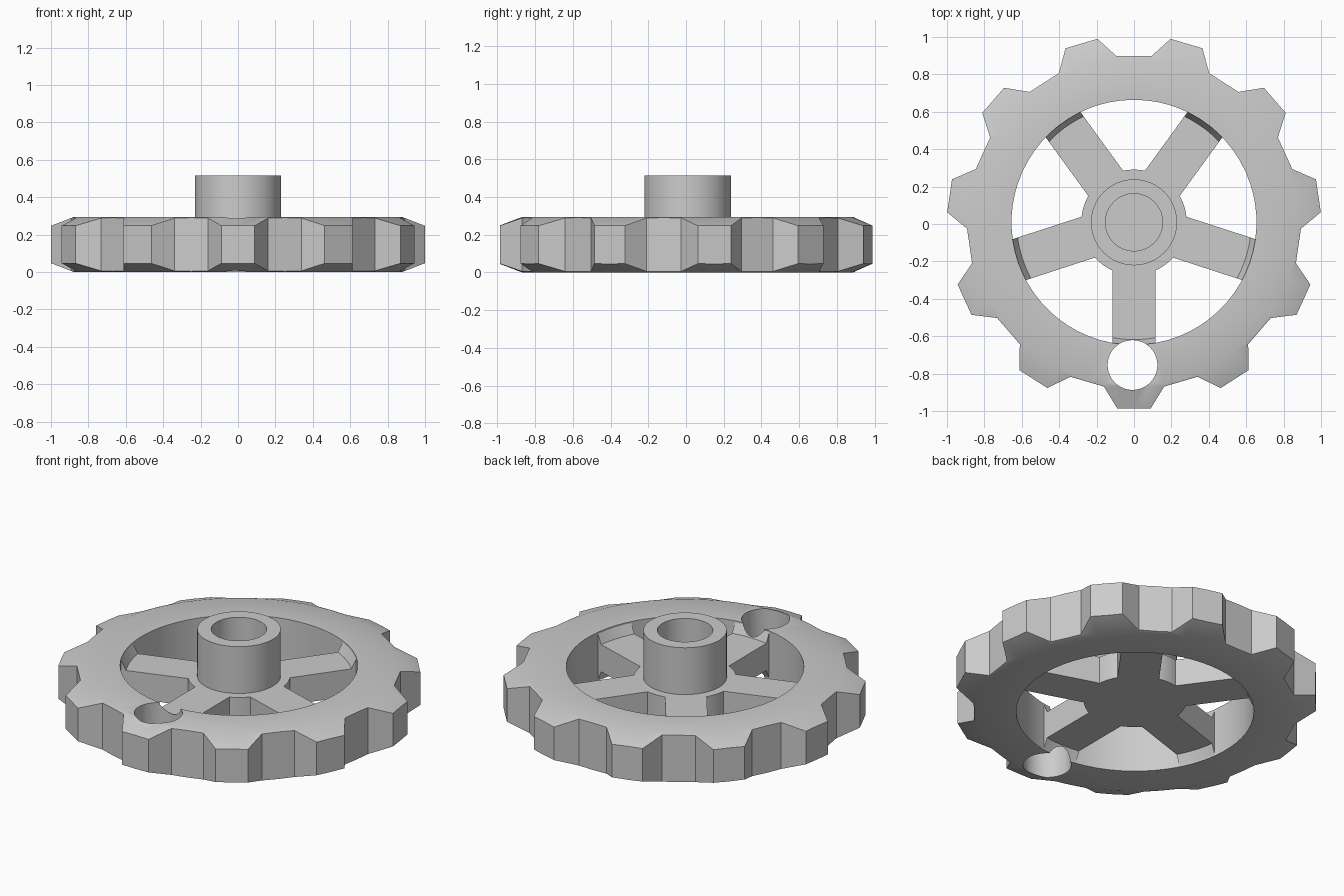
import bpy, bmesh, math

if "Cube" in bpy.data.objects:
    bpy.data.objects.remove(bpy.data.objects["Cube"], do_unlink=True)

CY = 0.009                      # wheel centre along y
TEETH, SPOKES = 11, 5
BORE_R, HUB_R, PLATE_R = 0.153, 0.23, 0.282
RIM_IN, CHAMFER_R, TIP_R, ROOT_R = 0.655, 0.877, 1.0, 0.893
RIM_H, CHAMFER_H, HUB_H = 0.295, 0.047, 0.515
PLATE_LOW, PLATE_H = 0.065, 0.23

grey = bpy.data.materials.new("light grey")
grey.use_nodes = True
colour = (0.6, 0.6, 0.6, 1)
grey.diffuse_color = colour
grey.node_tree.nodes["Principled BSDF"].inputs["Base Color"].default_value = colour


def make(name, bm):
    """Turn a bmesh into a shaded object around the wheel axis."""
    bmesh.ops.recalc_face_normals(bm, faces=bm.faces)
    mesh = bpy.data.meshes.new(name)
    bm.to_mesh(mesh)
    bm.free()
    ob = bpy.data.objects.new(name, mesh)
    bpy.context.collection.objects.link(ob)
    ob.location.y = CY
    mesh.materials.append(grey)
    return ob


def bridge(bm, sections, closed_profile=True, closed_path=True):
    """Skin a list of matching profiles, each a list of points."""
    rows = [[bm.verts.new(p) for p in s] for s in sections]
    n, m = len(rows), len(rows[0])
    for i in range(n if closed_path else n - 1):
        for j in range(m if closed_profile else m - 1):
            a, b = rows[i], rows[(i + 1) % n]
            k = (j + 1) % m
            bm.faces.new((a[j], a[k], b[k], b[j]))
    return rows


def lathe(name, profile, steps=64):
    bm = bmesh.new()
    rows = []
    for i in range(steps):
        a = math.tau * i / steps
        rows.append([(r * math.cos(a), r * math.sin(a), z) for r, z in profile])
    bridge(bm, rows, closed_profile=False)
    bmesh.ops.remove_doubles(bm, verts=bm.verts, dist=1e-5)
    return make(name, bm)


# Toothed rim with chamfered upper and lower edges
tip_half, root_half = math.radians(5.1), math.radians(10.4)
pitch = math.tau / TEETH
gap_half = pitch / 2 - root_half
outline = [(-root_half, ROOT_R), (-tip_half, TIP_R), (0, TIP_R * math.cos(tip_half)),
           (tip_half, TIP_R), (root_half, ROOT_R),
           (pitch / 2, ROOT_R * math.cos(gap_half))]
sections = []
for t in range(TEETH):
    for offset, r in outline:
        a = -math.pi / 2 + t * pitch + offset
        drop = CHAMFER_H * (r - CHAMFER_R) / (TIP_R - CHAMFER_R)
        profile = [(RIM_IN, 0), (RIM_IN, RIM_H), (CHAMFER_R, RIM_H),
                   (r, RIM_H - drop), (r, drop), (CHAMFER_R, 0)]
        sections.append([(q * math.cos(a), q * math.sin(a), z) for q, z in profile])
bm = bmesh.new()
bridge(bm, sections)
rim = make("toothed_rim", bm)

# Spokes, flaring above and below in short ramps where they meet the rim
bm = bmesh.new()
for s in range(SPOKES):
    a = -math.pi / 2 + s * math.tau / SPOKES
    rows = []
    for i in range(7):
        t = 0.115 * (i / 3 - 1)
        outer = math.sqrt((RIM_IN + 0.002) ** 2 - t * t)
        inner = math.sqrt(0.627 ** 2 - t * t)
        profile = [(0.2, PLATE_LOW), (inner, PLATE_LOW), (outer, 0.005),
                   (outer, RIM_H - 0.005), (inner, PLATE_H), (0.2, PLATE_H)]
        rows.append([(u * math.cos(a) - t * math.sin(a),
                      u * math.sin(a) + t * math.cos(a), z) for u, z in profile])
    rows = bridge(bm, rows, closed_path=False)
    bm.faces.new(rows[0])
    bm.faces.new(rows[-1])
spokes = make("spokes", bm)

# Centre plate and hollow hub
plate = lathe("centre_plate", [(0, PLATE_LOW), (PLATE_R, PLATE_LOW),
                               (PLATE_R, PLATE_H), (0, PLATE_H)])
hub = lathe("hub", [(0, PLATE_H - 0.02), (HUB_R, PLATE_H - 0.02), (HUB_R, HUB_H),
                    (BORE_R, HUB_H), (BORE_R, PLATE_H + 0.005), (0, PLATE_H + 0.005)])

# Round handle hole cut through rim and front spoke
cutter = lathe("hole_cutter", [(0, -0.2), (0.133, -0.2), (0.133, 0.6), (0, 0.6)], 48)
cutter.location = (-0.008, -0.754, 0)
cutter.hide_render = True
bpy.context.view_layer.update()
for ob in (rim, spokes):
    mod = ob.modifiers.new("hole", 'BOOLEAN')
    mod.operation = 'DIFFERENCE'
    mod.solver = 'EXACT'
    mod.object = cutter
    bpy.context.view_layer.objects.active = ob
    bpy.ops.object.modifier_apply(modifier=mod.name)
bpy.data.objects.remove(cutter, do_unlink=True)

# Smooth shading with crisp edges
bpy.ops.object.select_all(action='DESELECT')
for ob in (rim, spokes, plate, hub):
    ob.select_set(True)
bpy.context.view_layer.objects.active = rim
bpy.ops.object.shade_smooth_by_angle(angle=math.radians(30))
